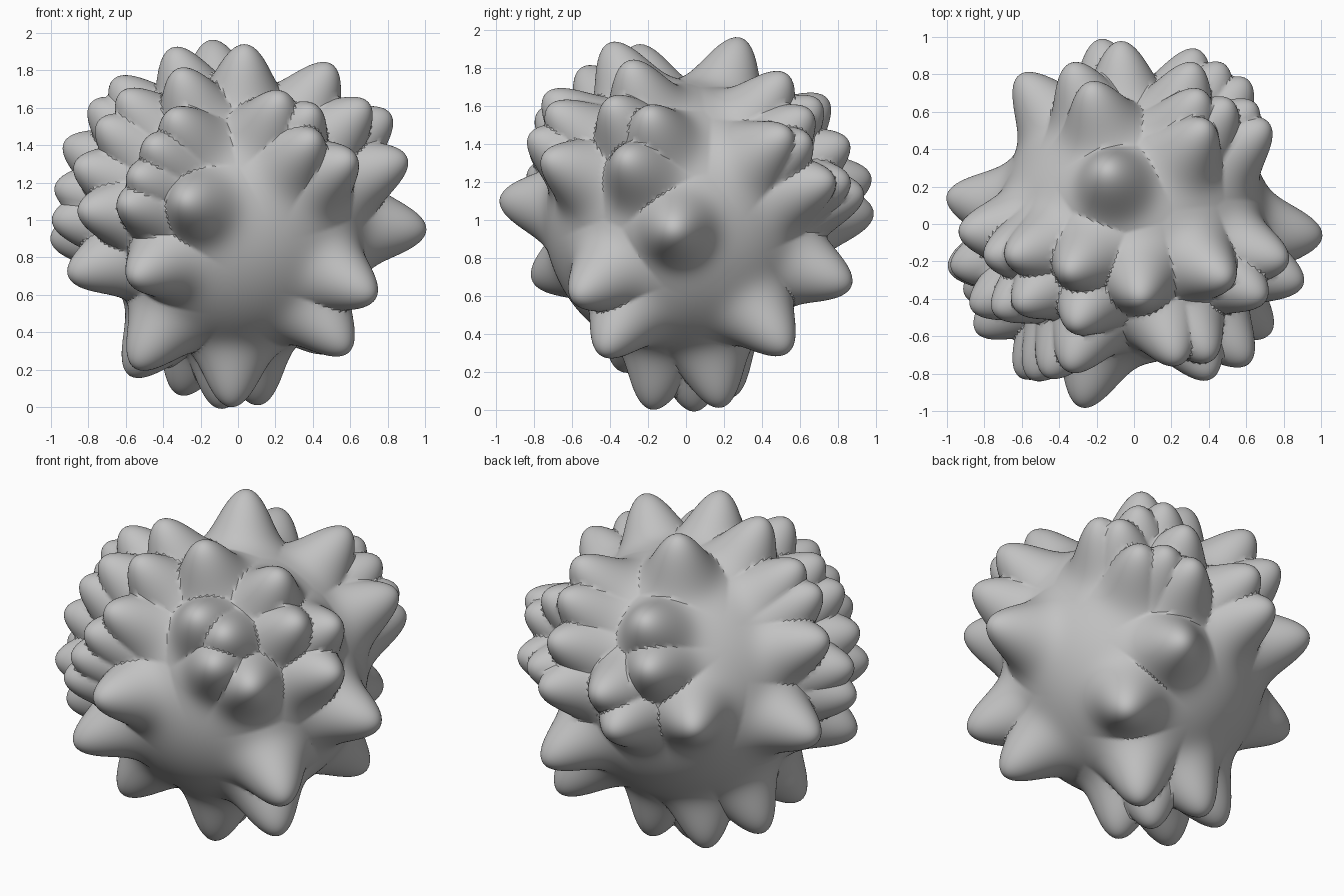
import bpy
import math
from mathutils import Vector

# Remove the default cube only
default_cube = bpy.data.objects.get("Cube")
if default_cube:
    bpy.data.objects.remove(default_cube, do_unlink=True)

CORE_RADIUS = 0.735
BUMP_HEIGHT = 0.28
BUMP_SPREAD = 0.2   # angular width in radians

# Bump directions as (azimuth, elevation) in degrees, grouped by region
crown_bumps = [(-84, 67), (115, 71), (-144, 65), (-120, 52), (-30, 55), (54, 49), (-166, 48)]
front_bumps = [(-114, 34), (-120, 24), (-124, 14), (-127, 5), (-106, 6), (-125, -18),
               (-72, 41), (-60, 36), (-63, 26), (-50, 19), (-38, -24)]
left_bumps = [(-19, 19), (-13, 34), (-29, 38), (-3, -3), (-36, -44)]
right_bumps = [(-145, 42), (-168, 38), (-148, 31), (-178, 24), (-167, 10), (-167, 0),
               (-158, -17), (-146, 3), (-153, 17), (171, -6)]
back_bumps = [(107, 39), (111, 24), (127, 5), (94, 13), (100, 2), (63, 38), (69, 24), (70, 8),
              (61, 12), (52, 12), (37, 27), (45, 25), (52, 34), (67, -20), (47, -43)]
underside_bumps = [(-100, -80), (148, -84), (59, -77), (141, -67), (172, -55), (-149, -51)]


def direction(azimuth, elevation):
    a, e = math.radians(azimuth), math.radians(elevation)
    return Vector((math.cos(e) * math.cos(a), math.cos(e) * math.sin(a), math.sin(e)))


def surface_radius(normal, bumps):
    """Core radius plus the nearest bump's bell-shaped rise."""
    nearest = max(normal.dot(bump) for bump in bumps)
    angle = math.acos(max(-1.0, min(1.0, nearest)))
    return CORE_RADIUS + BUMP_HEIGHT * math.exp(-(angle / BUMP_SPREAD) ** 2)


def make_material(name, colour):
    material = bpy.data.materials.new(name)
    material.use_nodes = True
    material.diffuse_color = colour
    shader = next(n for n in material.node_tree.nodes if n.type == "BSDF_PRINCIPLED")
    shader.inputs["Base Color"].default_value = colour
    return material


# Dense ball pushed outward into rounded bumps
bpy.ops.mesh.primitive_ico_sphere_add(subdivisions=7, radius=1, location=(-0.005, -0.01, 1))
ball = bpy.context.object
ball.name = "bumpy_ball"
bumps = [direction(*pair) for group in (crown_bumps, front_bumps, left_bumps, right_bumps,
                                        back_bumps, underside_bumps) for pair in group]
for vertex in ball.data.vertices:
    normal = vertex.co.normalized()
    vertex.co = normal * surface_radius(normal, bumps)

# One plain grey, smooth with sharp creases where bumps meet
ball.data.materials.append(make_material("plain_grey", (0.54, 0.54, 0.54, 1)))
bpy.ops.object.shade_smooth_by_angle(angle=math.radians(30))
